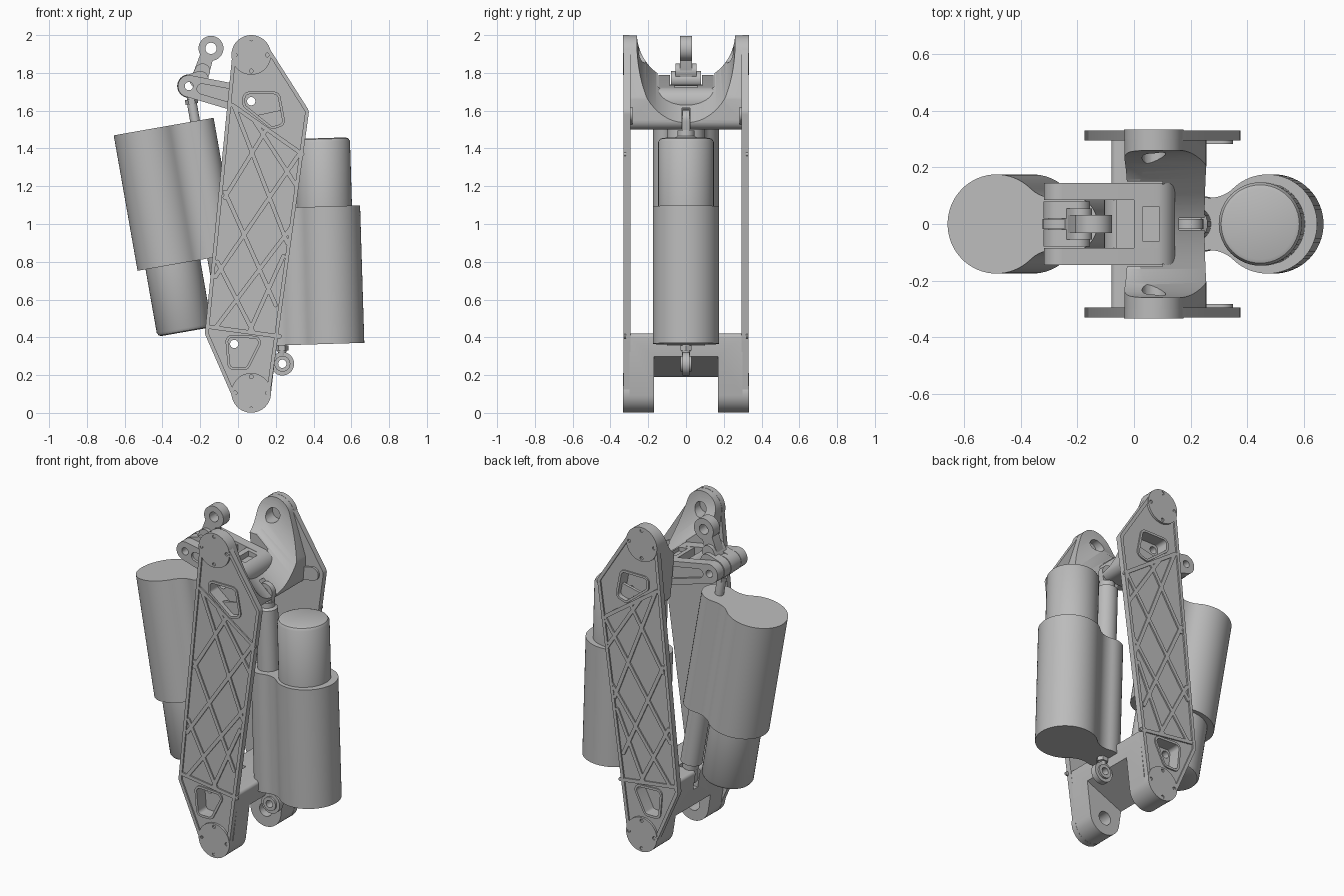
import bpy, bmesh, math
from mathutils import Matrix, Vector
from mathutils.geometry import convex_hull_2d

if "Cube" in bpy.data.objects:
    bpy.data.objects.remove(bpy.data.objects["Cube"])

grey = bpy.data.materials.new("machined grey")
grey.use_nodes = True
grey.diffuse_color = (0.5, 0.5, 0.5, 1)
grey.node_tree.nodes["Principled BSDF"].inputs["Base Color"].default_value = grey.diffuse_color


def finish(name, bm):
    bmesh.ops.recalc_face_normals(bm, faces=bm.faces)
    mesh = bpy.data.meshes.new(name)
    bm.to_mesh(mesh)
    bm.free()
    mesh.materials.append(grey)
    ob = bpy.data.objects.new(name, mesh)
    bpy.context.collection.objects.link(ob)
    return ob


def extrude(name, points, shift):
    bm = bmesh.new()
    face = bm.faces.new([bm.verts.new(p) for p in points])
    new = bmesh.ops.extrude_face_region(bm, geom=[face])["geom"]
    bmesh.ops.translate(bm, vec=shift, verts=[v for v in new if isinstance(v, bmesh.types.BMVert)])
    return finish(name, bm)


def hull(name, circles, y0, y1):
    """Prism along y around a set of (x, z, radius) circles."""
    pts = []
    for x, z, r in circles:
        n = 48 if r > 0.05 else 24
        pts += [Vector((x + r * math.cos(math.tau * i / n), z + r * math.sin(math.tau * i / n)))
                for i in range(n)]
    outline = [pts[i] for i in convex_hull_2d(pts)]
    return extrude(name, [(p.x, y0, p.y) for p in outline], (0, y1 - y0, 0))


def box(name, x0, x1, y0, y1, z0, z1):
    return extrude(name, [(x0, y0, z0), (x1, y0, z0), (x1, y0, z1), (x0, y0, z1)], (0, y1 - y0, 0))


def lathe(name, profile, frame, u=0, steps=48):
    """Turn (radius, height) points around the frame's third axis."""
    bm = bmesh.new()
    verts = [bm.verts.new((r, 0, h)) for r, h in profile]
    edges = [bm.edges.new(pair) for pair in zip(verts, verts[1:])]
    bmesh.ops.spin(bm, geom=verts + edges, cent=(0, 0, 0), axis=(0, 0, 1),
                   angle=math.tau, steps=steps, use_merge=True)
    bmesh.ops.remove_doubles(bm, verts=bm.verts, dist=1e-5)
    bmesh.ops.transform(bm, matrix=frame @ Matrix.Translation((u, 0, 0)), verts=bm.verts)
    return finish(name, bm)


def cut(ob, *cutters):
    for c in cutters:
        mod = ob.modifiers.new("cut", 'BOOLEAN')
        mod.operation, mod.solver, mod.object = 'DIFFERENCE', 'EXACT', c
        bpy.context.view_layer.objects.active = ob
        bpy.ops.object.modifier_apply(modifier=mod.name)
        bpy.data.objects.remove(c)


def hole(pin, r=0.022, y0=-0.5, y1=0.5):
    return hull("cutter", [(*pin, r)], y0, y1)


# Shared pivots in the x-z plane
TOP, BOTTOM = (0.07, 1.895), (0.07, 0.106)
ROCKER, LEVER, TIP = (0.07, 1.65), (-0.26, 1.73), (-0.143, 1.93)
PIN_LEFT, EYE_LEFT = (0.195, 1.555), (0.235, 0.26)
PIN_RIGHT, EYE_RIGHT = (-0.02, 0.365), LEVER
UPPER_WINDOW = [(0.06, 1.665, 0.022), (0.19, 1.665, 0.022), (0.212, 1.548, 0.022), (0.185, 1.54, 0.022), (0.06, 1.64, 0.022)]
LOWER_WINDOW = [(-0.03, 0.377, 0.022), (0.085, 0.372, 0.022), (0.03, 0.262, 0.022), (-0.02, 0.262, 0.022)]


def window_cutters(s):
    return [hull("cutter", w, s * 0.25, s * 0.4) for w in (UPPER_WINDOW, LOWER_WINDOW)]


# Side plates with rims, lattice ribs and hinge caps
RIM = [(*TOP, 0.1), (*BOTTOM, 0.1), (0.335, 1.59, 0.04), (-0.135, 0.425, 0.04)]
RIBS = [((-0.03, 1.63), (0.34, 1.37)), ((-0.15, 0.455), (0.22, 0.405)),
        ((-0.02, 1.62), (0.26, 0.9)), ((0.33, 1.38), (-0.12, 0.72)),
        ((0.15, 1.5), (-0.07, 1.14)), ((-0.07, 1.17), (0.2, 0.57)),
        ((0.28, 0.98), (-0.12, 0.45)), ((-0.11, 0.8), (0.08, 0.43)),
        ((0.24, 0.83), (0.06, 0.43)), ((0.09, 1.54), (0.31, 1.2))]
for s, side in ((-1, "front"), (1, "back")):
    plate = hull(side + "_plate", RIM, s * 0.295, s * 0.33)
    cut(plate, hull("cutter", [(x, z, r - 0.02) for x, z, r in RIM], s * 0.321, s * 0.4),
        *window_cutters(s))
    for a, b in RIBS:
        hull(side + "_rib", [(*a, 0.011), (*b, 0.011)], s * 0.318, s * 0.329)
    for w, hub in ((UPPER_WINDOW, TOP), (LOWER_WINDOW, BOTTOM)):
        frame = hull(side + "_window_rim", [(x, z, r + 0.014) for x, z, r in w], s * 0.318, s * 0.329)
        cut(frame, hull("cutter", w, s * 0.2, s * 0.4))
        cap = hull(side + "_hinge_cap", [(*hub, 0.105)], s * 0.3, s * 0.334)
        for k in range(4):
            a = k * math.pi / 2
            cut(cap, hole((hub[0] + 0.085 * math.cos(a), hub[1] + 0.085 * math.sin(a)),
                          0.01, s * 0.325, s * 0.4))

# Upper yoke: saddle between two hinge lugs
upper = hull("upper_yoke", [(*TOP, 0.104), (0.03, 1.53, 0.03), (0.2, 1.55, 0.05), (0.215, 1.66, 0.04)], -0.3, 0.3)
level = Matrix.Translation((0.1, 0, 2.01)) @ Matrix.Rotation(-math.pi / 2, 4, 'Y')
slope = Matrix.Translation((0.1, 0, 2.01)) @ Matrix.Rotation(math.radians(131), 4, 'Y')
cut(upper, lathe("cutter", [(0, -0.05), (0.26, -0.05), (0.26, 0.5), (0, 0.5)], level, steps=96),
    lathe("cutter", [(0, -0.25), (0.26, -0.25), (0.26, 0.6), (0, 0.6)], slope, steps=96),
    box("cutter", -0.3, 0.1, -0.15, 0.15, 1.4, 2.1),
    box("cutter", 0.05, 0.4, -0.022, 0.022, 1.4, 1.615))
# Lower yoke: cross bar above two thick lugs
lower = hull("lower_yoke", [(*BOTTOM, 0.104), (-0.06, 0.4, 0.02), (0.19, 0.4, 0.02)], -0.3, 0.3)
cut(lower, hull("cutter", [(-0.3, 0.08, 0.001), (0.5, 0.43, 0.001), (0.5, -0.2, 0.001), (-0.3, -0.2, 0.001)], -0.17, 0.17),
    box("cutter", -0.2, 0.04, -0.022, 0.022, 0.3, 0.5))
for s in (-1, 1):
    cut(upper, *window_cutters(s), hole(TOP, 0.042, s * 0.2, s * 0.298))
    cut(lower, *window_cutters(s), hole(BOTTOM, 0.042, s * 0.1, s * 0.298))
    # flared skirts joining the yokes to the plates
    hull("upper_flare", [(0.03, 1.53, 0.03), (0.31, 1.58, 0.04), (0.1, 1.51, 0.01)], s * 0.282, s * 0.3)
cut(upper, hole(ROCKER), hole(PIN_LEFT))
cut(lower, hole(PIN_RIGHT))


# Linear actuators: tube, twin-lobed housing, motor cap, rod and eyes
def arc(cx, cy, r, a0, a1, n):
    return [(cx + r * math.cos(a0 + (a1 - a0) * i / n), cy + r * math.sin(a0 + (a1 - a0) * i / n))
            for i in range(n)]


def actuator(side, pin, eye, out):
    p, e = Vector((pin[0], 0, pin[1])), Vector((eye[0], 0, eye[1]))
    length = (e - p).length
    v = (e - p).normalized()
    u = Vector((-v.z, 0, v.x))
    u = u if u.x * out > 0 else -u
    frame = Matrix((u, Vector((0, 1, 0)), v)).transposed().to_4x4()
    frame.translation = p
    # housing outline: two circles blended by concave fillets
    d, neck, main, f = 0.262, 0.1, 0.175, 0.12
    fu = ((neck + f) ** 2 - (main + f) ** 2 + d * d) / (2 * d)
    fw = math.sqrt((neck + f) ** 2 - fu * fu)
    am, an = math.atan2(fw, fu - d), math.atan2(fw, fu)
    pts = (arc(d, 0, main, -am, am, 48)
           + arc(fu, fw, f, am - math.pi, an - math.pi, 12)
           + arc(0, 0, neck, an, math.tau - an, 28)
           + arc(fu, -fw, f, math.pi - an, math.pi - am, 12))
    shell = extrude(side + "_housing", [(x, y, 0.47) for x, y in pts], (0, 0, 0.728))
    shell.data.transform(frame)
    lathe(side + "_motor_cap", [(0, 0.108), (0.125, 0.108), (0.138, 0.113), (0.147, 0.128),
                                (0.147, 0.475), (0, 0.475)], frame, u=0.247)
    lathe(side + "_tube", [(0, 0.06), (0.045, 0.06), (0.045, 0.09), (0.062, 0.1), (0.062, 0.5), (0, 0.5)], frame)
    lathe(side + "_rod", [(0, 1.15), (0.026, 1.15), (0.026, length - 0.09), (0.018, length - 0.03), (0, length - 0.03)], frame)
    lathe(side + "_rod_nut", [(0, length - 0.095), (0.034, length - 0.095), (0.034, length - 0.07), (0, length - 0.07)], frame, steps=6)
    tail = p + v * 0.09
    base = hull(side + "_tail_eye", [(*pin, 0.05), (tail.x, tail.z, 0.035)], -0.018, 0.018)
    cut(base, hole(pin))
    ring = hull(side + "_rod_eye", [(*eye, 0.062)], -0.018, 0.018)
    collar = hull(side + "_eye_collar", [(*eye, 0.042)], -0.03, 0.03)
    cut(ring, hole(eye, 0.03))
    cut(collar, hole(eye))


actuator("left", PIN_LEFT, EYE_LEFT, 1)
actuator("right", PIN_RIGHT, EYE_RIGHT, -1)

# Rocker: two arms joined by a pierced web
for s in (-1, 1):
    arm = hull("rocker_arm", [(*LEVER, 0.058), (*ROCKER, 0.075)], s * 0.085, s * 0.145)
    cut(arm, hull("cutter", [(-0.19, 1.715, 0.027), (-0.01, 1.672, 0.036)], s * 0.13, s * 0.2),
        hole(ROCKER), hole(LEVER))
web = hull("rocker_web", [(-0.04, 1.677, 0.065), (*ROCKER, 0.075), (0.09, 1.7, 0.012)], -0.09, 0.09)
cut(web, box("cutter", -0.06, 0.0, -0.085, 0.085, 1.69, 1.9),
    box("cutter", 0.03, 0.09, -0.06, 0.06, 1.7, 1.9), hole(ROCKER))

# Lever: forked foot, slim neck and tip eye
fork = hull("lever_fork", [(*LEVER, 0.06), (-0.2, 1.765, 0.045)], -0.08, 0.08)
cut(fork, box("cutter", -0.4, -0.225, -0.02, 0.02, 1.6, 1.9), hole(LEVER))
hull("lever_shoulder", [(-0.215, 1.76, 0.04), (-0.188, 1.81, 0.04)], -0.055, 0.055)
neck = hull("lever_neck", [(-0.2, 1.78, 0.042), (-0.165, 1.89, 0.036)], -0.032, 0.032)
tip = hull("lever_tip", [(*TIP, 0.066)], -0.032, 0.032)
cut(neck, hole(TIP, 0.03))
cut(tip, hole(TIP, 0.03))

# Smooth the round walls, keep machined edges crisp
bpy.ops.object.select_all(action='DESELECT')
for ob in bpy.context.collection.objects:
    if ob.type == 'MESH':
        ob.select_set(True)
        bpy.context.view_layer.objects.active = ob
bpy.ops.object.shade_smooth_by_angle(angle=math.radians(32))
